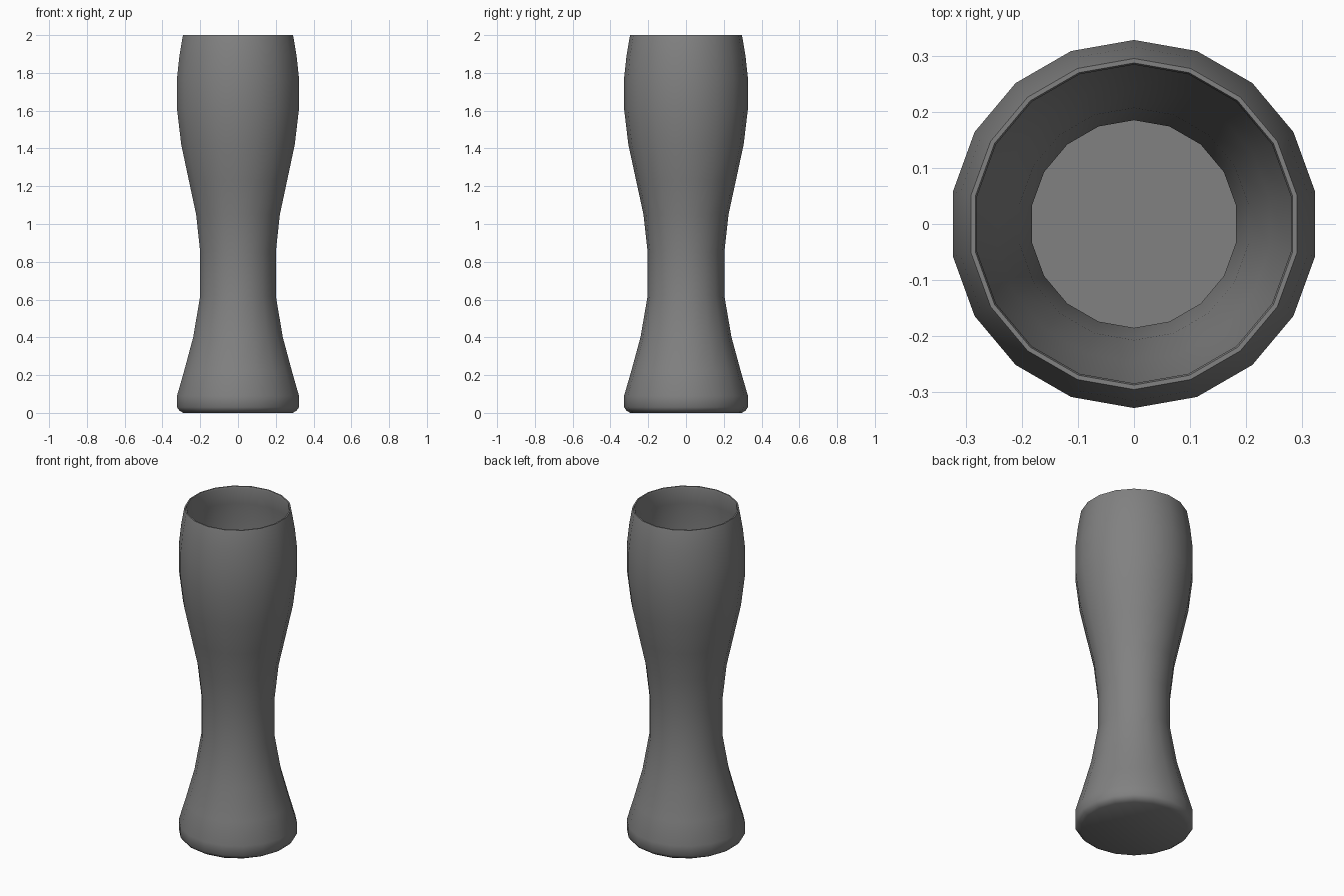
import bpy, bmesh, math

if "Cube" in bpy.data.objects:
    bpy.data.objects.remove(bpy.data.objects["Cube"], do_unlink=True)

SIDES = 18

# Radius and height pairs: outside from base to rim, then inside from rim to floor
outside = [(0.295, 0.0), (0.315, 0.012), (0.328, 0.03), (0.328, 0.09), (0.29, 0.22),
           (0.241, 0.4), (0.203, 0.62), (0.203, 0.85), (0.225, 1.05), (0.264, 1.23),
           (0.305, 1.42), (0.328, 1.61), (0.328, 1.77), (0.315, 1.89), (0.298, 1.99)]
rim = [(0.295, 2.0), (0.287, 2.0), (0.284, 1.99)]
WALL = 0.018
inside = [(r - WALL, z) for r, z in reversed(outside) if 0.08 < z < 1.9]
profile = outside + rim + inside

glass_grey = bpy.data.materials.new("glass_grey")
glass_grey.use_nodes = True
grey = (0.22, 0.22, 0.22, 1)
glass_grey.diffuse_color = grey
glass_grey.node_tree.nodes["Principled BSDF"].inputs["Base Color"].default_value = grey

# Lathe the profile, with one corner pointing along y
bm = bmesh.new()
rings = []
for r, z in profile:
    angles = [math.pi / 2 + i * math.tau / SIDES for i in range(SIDES)]
    rings.append([bm.verts.new((r * math.cos(a), r * math.sin(a), z)) for a in angles])
for low, high in zip(rings, rings[1:]):
    for i in range(SIDES):
        j = (i + 1) % SIDES
        bm.faces.new((low[i], low[j], high[j], high[i]))

# Underside and inner floor
bm.faces.new(rings[0][::-1])
bm.faces.new(rings[-1])

mesh = bpy.data.meshes.new("tall_glass")
bm.to_mesh(mesh)
bm.free()
mesh.materials.append(glass_grey)
glass = bpy.data.objects.new("tall_glass", mesh)
bpy.context.collection.objects.link(glass)

bpy.context.view_layer.objects.active = glass
glass.select_set(True)
bpy.ops.object.shade_smooth_by_angle(angle=math.radians(50))
